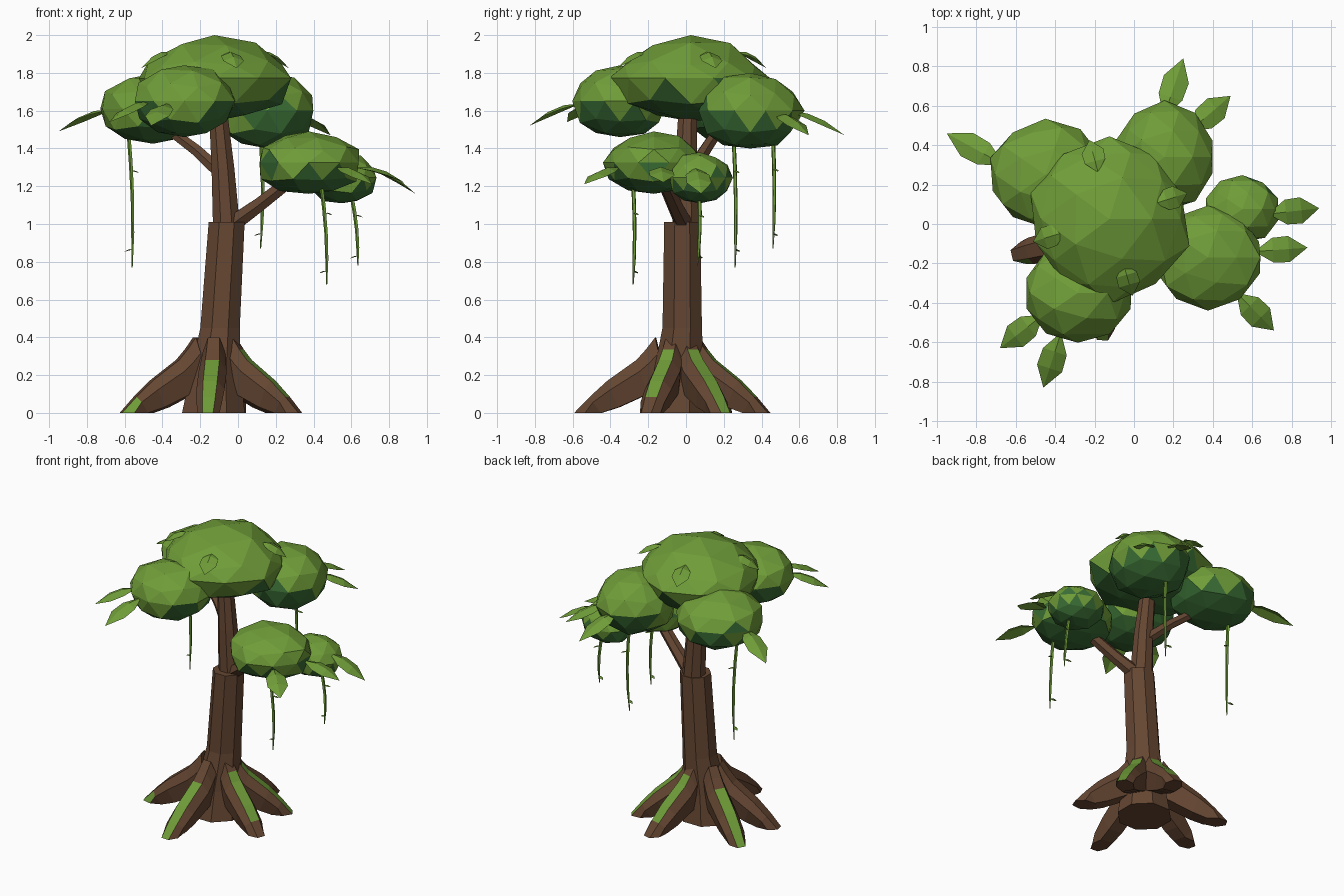
import bpy
import bmesh
import math
import random
from mathutils import Vector

random.seed(7)
if "Cube" in bpy.data.objects:
    bpy.data.objects.remove(bpy.data.objects["Cube"], do_unlink=True)


def make_material(name, red, green, blue):
    material = bpy.data.materials.new(name)
    material.use_nodes = True
    colour = (red, green, blue, 1)
    material.diffuse_color = colour
    material.node_tree.nodes["Principled BSDF"].inputs["Base Color"].default_value = colour
    return material


bark = make_material("bark_brown", 0.13, 0.062, 0.032)
light_green = make_material("light_leaf_green", 0.16, 0.335, 0.04)
dark_green = make_material("dark_leaf_green", 0.042, 0.155, 0.035)


def finish(bm, name, materials, recalc=True):
    """Turn a bmesh into a flat shaded object."""
    if recalc:
        bmesh.ops.recalc_face_normals(bm, faces=bm.faces)
    mesh = bpy.data.meshes.new(name)
    bm.to_mesh(mesh)
    bm.free()
    for material in materials:
        mesh.materials.append(material)
    obj = bpy.data.objects.new(name, mesh)
    bpy.context.collection.objects.link(obj)


def skin(bm, rings):
    """Join rings of vertices with quads, cap both ends, return quads by ring."""
    loops = [[bm.verts.new(point) for point in ring] for ring in rings]
    count = len(loops[0])
    bands = []
    for lower, upper in zip(loops, loops[1:]):
        bands.append([bm.faces.new((lower[i], lower[(i + 1) % count],
                                    upper[(i + 1) % count], upper[i]))
                      for i in range(count)])
    bm.faces.new(loops[0][::-1])
    bm.faces.new(loops[-1])
    return bands


def tube(name, path, radii, sides, material, level=False):
    """Tapered tube along a path; level keeps every ring horizontal."""
    points = [Vector(p) for p in path]
    rings = []
    for i, (centre, radius) in enumerate(zip(points, radii)):
        along = points[min(i + 1, len(points) - 1)] - points[max(i - 1, 0)]
        axis = Vector((0, 0, 1)) if level else along.normalized()
        u = axis.cross(Vector((0, 1, 0))).normalized()
        v = axis.cross(u)
        angles = [math.tau * (k + 0.5) / sides for k in range(sides)]
        rings.append([centre + radius * (u * math.cos(a) + v * math.sin(a)) for a in angles])
    bm = bmesh.new()
    skin(bm, rings)
    finish(bm, name, [material])


# Trunk in two sections, with a ledge where the lower one ends
tube("lower_trunk", [(-0.13, -0.05, 0), (-0.12, -0.04, 0.2), (-0.095, -0.02, 0.45), (-0.06, -0.02, 1.01)],
     [0.18, 0.145, 0.113, 0.103], 8, bark, level=True)
tube("upper_trunk", [(-0.06, 0, 0.97), (-0.08, 0, 1.3), (-0.11, 0.01, 1.65)],
     [0.078, 0.065, 0.05], 8, bark, level=True)

# Branches reaching into the leaf clumps
tube("left_branch", [(-0.03, -0.01, 1), (0.11, -0.06, 1.1), (0.34, -0.14, 1.28)],
     [0.05, 0.042, 0.036], 6, bark)
tube("right_branch", [(-0.08, 0.02, 1.26), (-0.22, 0.1, 1.39), (-0.42, 0.2, 1.54)],
     [0.04, 0.034, 0.028], 6, bark)


def root(name, tip, moss_bands, moss_strip=5):
    """Arched buttress root; moss runs along one strip (5 is the top)."""
    start = Vector((-0.12, -0.04, 0))
    end = Vector((tip[0], tip[1], 0))
    reach = end - start
    out = reach.normalized()
    side = Vector((-out.y, out.x, 0))
    up = Vector((0, 0, 1))
    # share of length, top height, bottom height, scale of width
    profile = [(0.22, 0.4, 0.15, 0.9), (0.31, 0.335, 0.12, 1), (0.4, 0.28, 0.1, 1.1),
               (0.68, 0.17, 0.03, 1.1), (0.85, 0.085, 0, 1)]
    rings = []
    for share, top, bottom, width in profile:
        base = start + reach * share
        middle = (top * 2 + bottom) / 3
        rings.append([(half * width, base - out * back + up * height) for half, height, back in
                      ((0.034, top, 0), (0.068, middle, 0.02), (0.045, bottom, 0.06))])
    rings.append([(half, end - out * back) for half, back in ((0.028, 0), (0.058, 0.06), (0.04, 0.14))])
    bm = bmesh.new()
    bands = skin(bm, [[p + side * h for h, p in ring] + [p - side * h for h, p in reversed(ring)]
                      for ring in rings])
    for index in moss_bands:
        bands[index][moss_strip].material_index = 1
    finish(bm, name, [bark, light_green])


# Ring of roots, most of them mossy
root("front_root", (-0.16, -0.59), (2, 3, 4))
root("front_left_root", (0.33, -0.21), (1, 2, 3))
root("back_left_root", (0.28, 0.21), (1, 2, 3, 4))
root("back_root", (0, 0.44), (1, 2, 3))
root("back_right_root", (-0.59, 0.22), (2, 3, 4))
root("front_right_root", (-0.62, -0.16), (4,), moss_strip=0)


def clump(name, centre, size, peak=1.15):
    """Faceted leaf clump, dark underneath with a few dark patches on the sides."""
    bm = bmesh.new()
    bmesh.ops.create_icosphere(bm, subdivisions=2, radius=1)
    for vert in bm.verts:
        if abs(vert.co.z) < 0.99:
            vert.co *= random.uniform(0.96, 1.07)
        # pointed top, full underside
        if vert.co.z > 0:
            vert.co.z **= peak
        else:
            vert.co.z = -min(abs(vert.co.z) ** 0.85, 1)
    bm.normal_update()
    for face in bm.faces:
        slope = face.normal.z
        patch = slope < 0.2 and random.random() < 0.25
        face.material_index = int(slope < -0.3 or patch)
    for vert in bm.verts:
        vert.co = Vector(centre) + Vector(a * b for a, b in zip(vert.co, size))
    finish(bm, name, [light_green, dark_green])


# Crown
clump("top_clump", (-0.125, 0.025, 1.772), (0.4, 0.41, 0.228), peak=1.5)
clump("back_left_clump", (0.155, 0.34, 1.6), (0.26, 0.27, 0.2))
clump("back_right_clump", (-0.45, 0.25, 1.61), (0.285, 0.27, 0.185))
clump("front_right_clump", (-0.285, -0.35, 1.65), (0.27, 0.25, 0.19))
clump("left_low_clump", (0.375, -0.17, 1.325), (0.28, 0.265, 0.165))
clump("left_small_clump", (0.55, 0.075, 1.245), (0.185, 0.17, 0.135))


def leaf(name, start, tip, width=0.07, rise=0.03):
    """Pointed leaf folded along an arched midrib."""
    start, tip = Vector(start), Vector(tip)
    along = tip - start
    side = along.cross(Vector((0, 0, 1))).normalized()
    bm = bmesh.new()
    first = bm.verts.new(start)
    rows = []
    for share, spread in ((0.35, 0.9), (0.65, 0.95)):
        rib = start + along * share + Vector((0, 0, rise))
        drop = Vector((0, 0, rise * 0.7))
        rows.append([bm.verts.new(rib + side * width * spread * s - drop * abs(s)) for s in (-1, 0, 1)])
    last = bm.verts.new(tip)
    a, b = rows
    for k in (0, 1):
        bm.faces.new((first, a[k + 1], a[k]))
        bm.faces.new((a[k], a[k + 1], b[k + 1], b[k]))
        bm.faces.new((b[k], b[k + 1], last))
    finish(bm, name, [light_green], recalc=False)


# Large leaves hanging from the rim of the clumps
rim_leaves = [
    ((0.15, 0.54, 1.6), (0.25, 0.84, 1.47)), ((0.28, 0.47, 1.59), (0.49, 0.65, 1.47)),
    ((-0.66, 0.3, 1.61), (-0.95, 0.46, 1.49)), ((-0.46, -0.46, 1.65), (-0.68, -0.63, 1.54)),
    ((-0.37, -0.55, 1.64), (-0.46, -0.83, 1.52)), ((0.68, 0.05, 1.3), (0.94, 0.08, 1.16)),
    ((0.61, -0.14, 1.3), (0.88, -0.12, 1.22)), ((0.52, -0.35, 1.3), (0.71, -0.54, 1.21))]
for number, (start, tip) in enumerate(rim_leaves):
    leaf(f"rim_leaf_{number}", start, tip)

# Small leaves poking out of the top clump
for number, angle in enumerate((-74, 18, 105, 197)):
    direction = Vector((math.cos(math.radians(angle)), math.sin(math.radians(angle)), 0))
    start = Vector((-0.12, 0.03, 1.91)) + direction * 0.24
    leaf(f"top_leaf_{number}", start, start + direction * 0.17 - Vector((0, 0, 0.085)), 0.06)

# Hanging vines with tiny leaves
vines = [((-0.58, 0.25, 1.5), (-0.56, 0.26, 0.77)), ((0.12, 0.46, 1.47), (0.12, 0.46, 0.87)),
         ((0.44, -0.28, 1.22), (0.47, -0.28, 0.68)), ((0.6, 0.07, 1.16), (0.635, 0.06, 0.78))]
for number, (top, bottom) in enumerate(vines):
    top, bottom = Vector(top), Vector(bottom)
    bow = Vector((0.012, 0.008, 0))
    path = [top.lerp(bottom, t / 4) + bow * math.sin(t / 4 * math.pi) for t in range(5)]
    tube(f"vine_{number}", path, [0.011, 0.011, 0.01, 0.009, 0.003], 5, light_green)
    for k, (share, sign) in enumerate(((0.3, 1), (0.87, -1))):
        spot = top.lerp(bottom, share) + bow * math.sin(share * math.pi)
        leaf(f"vine_leaf_{number}_{k}", spot, spot + Vector((0.042 * sign, 0.02, -0.012)), 0.012, 0.006)
